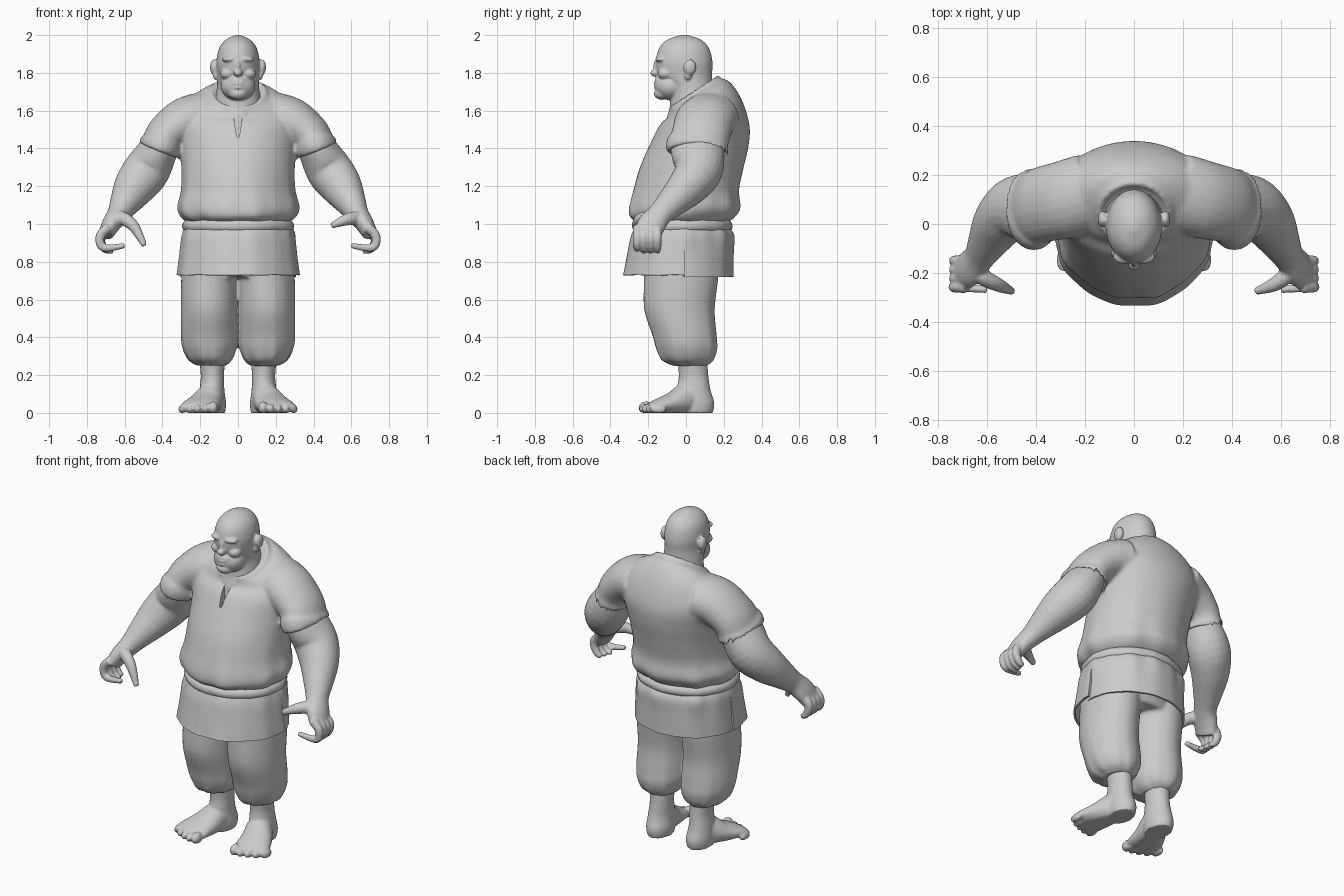
import bpy, bmesh, math
from mathutils import Vector, Matrix

if "Cube" in bpy.data.objects:
    bpy.data.objects.remove(bpy.data.objects["Cube"], do_unlink=True)

clay = bpy.data.materials.new("clay grey")
clay.use_nodes = True
clay.diffuse_color = (0.6, 0.6, 0.6, 1)
clay.node_tree.nodes["Principled BSDF"].inputs["Base Color"].default_value = (0.6, 0.6, 0.6, 1)


def spline(pts, steps=5):
    """Smooth interpolation through tuples of any length."""
    out = []
    for i in range(len(pts) - 1):
        p = [pts[max(i - 1, 0)], pts[i], pts[i + 1], pts[min(i + 2, len(pts) - 1)]]
        for k in range(steps):
            t = k / steps
            out.append([b + t * (c - a) / 2 + t * t * (a - 2.5 * b + 2 * c - d / 2)
                        + t ** 3 * (1.5 * (b - c) + (d - a) / 2) for a, b, c, d in zip(*p)])
    return out + [list(pts[-1])]


def skin(bm, rings, closed=True):
    """Skin a list of point rings; closed rings get end caps."""
    vs = [[bm.verts.new(p) for p in r] for r in rings]
    n, faces = len(vs[0]), []
    for a, b in zip(vs, vs[1:]):
        for i in range(n if closed else n - 1):
            j = (i + 1) % n
            faces.append(bm.faces.new((a[i], a[j], b[j], b[i])))
    if closed:
        faces += [bm.faces.new(vs[0]), bm.faces.new(vs[-1])]
    bmesh.ops.recalc_face_normals(bm, faces=faces)


def fold(a):
    return math.sin(9 * a) + 0.7 * math.sin(14 * a + 1) + 0.5 * math.sin(5 * a + 2)


def loft(bm, rows, s=1, arc=None, n=64):
    """Upright body; rows are x, y, z, width, depth, tilt, fold size."""
    lo, hi = arc or (0, math.tau)
    count = n if arc is None else n + 1
    rings = []
    for x, y, z, a, b, tilt, w in spline(rows):
        ring = []
        for i in range(count):
            t = lo + (hi - lo) * i / n
            f = 1 + w * fold(t)
            dy = b * f * math.sin(t)
            ring.append((s * (x + a * f * math.cos(t)), y + dy, z + tilt * dy + w * 0.15 * fold(t + 1)))
        rings.append(ring)
    skin(bm, rings, arc is None)


def tube(bm, rows, s=1, ref=(0, 1, 0), n=24):
    """Limb along a path; rows are x, y, z, radius across, radius along ref."""
    pts = spline(rows)
    rings = []
    for i, (x, y, z, a, b) in enumerate(pts):
        t = Vector(pts[min(i + 1, len(pts) - 1)][:3]) - Vector(pts[max(i - 1, 0)][:3])
        u = t.cross(Vector(ref)).normalized()
        v = u.cross(t).normalized()
        ring = []
        for k in range(n):
            g = math.tau * k / n
            p = Vector((x, y, z)) + u * a * math.cos(g) + v * b * math.sin(g)
            ring.append((s * p.x, p.y, p.z))
        rings.append(ring)
    skin(bm, rings)


def blob(bm, c, r):
    m = Matrix.Translation(c) @ Matrix.Diagonal((*r, 1))
    bmesh.ops.create_uvsphere(bm, u_segments=24, v_segments=14, radius=1, matrix=m)


def finish(name, bm, voxel=0, smooth=5, cutter=None, thick=0):
    for v in bm.verts:
        v.co.z = max(v.co.z, 0)
    me = bpy.data.meshes.new(name)
    bm.to_mesh(me)
    bm.free()
    ob = bpy.data.objects.new(name, me)
    bpy.context.collection.objects.link(ob)
    me.materials.append(clay)
    bpy.ops.object.select_all(action='DESELECT')
    ob.select_set(True)
    bpy.context.view_layer.objects.active = ob
    if voxel:
        m = ob.modifiers.new("blend", 'REMESH')
        m.mode, m.voxel_size = 'VOXEL', voxel
        m = ob.modifiers.new("soften", 'SMOOTH')
        m.factor, m.iterations = 0.5, smooth
    if thick:
        ob.modifiers.new("cloth", 'SOLIDIFY').thickness = thick
    if cutter:
        m = ob.modifiers.new("slit", 'BOOLEAN')
        m.operation, m.object = 'DIFFERENCE', cutter
    for m in list(ob.modifiers):
        bpy.ops.object.modifier_apply(modifier=m.name)
    bpy.ops.object.shade_smooth_by_angle(angle=math.radians(50))
    return ob


# Neck slit cutter
bm = bmesh.new()
skin(bm, [[(-.035, y, 1.66), (.035, y, 1.66), (.022, y, 1.56), (.006, y, 1.46), (-.006, y, 1.46), (-.022, y, 1.56)]
          for y in (-.4, -.07)])
slit = finish("neck_slit_cutter", bm)
slit.hide_render = True
slit.hide_set(True)

# Tunic: bloused body, sleeves with rolled hems, collar
bm = bmesh.new()
loft(bm, [(0, -.02, 1.01, .27, .24, 0, .01), (0, -.02, 1.04, .305, .28, 0, .014),
          (0, -.008, 1.09, .322, .295, 0, .012), (0, 0, 1.18, .302, .28, 0, .006),
          (0, .03, 1.3, .3, .275, 0, .003), (0, .07, 1.42, .31, .262, 0, .002),
          (0, .1, 1.53, .33, .235, 0, 0), (0, .1, 1.62, .3, .19, .25, 0),
          (0, .07, 1.68, .21, .155, .5, 0), (0, .045, 1.69, .14, .12, .65, 0)])
for s in (1, -1):
    tube(bm, [(.18, .13, 1.57, .13, .16), (.28, .1, 1.545, .125, .16), (.37, .08, 1.48, .112, .155),
              (.405, .065, 1.42, .108, .158), (.412, .06, 1.405, .118, .168), (.418, .06, 1.39, .112, .16)], s)
collar = []
for i in range(49):
    t = math.tau * i / 48
    collar.append((.142 * math.cos(t), .045 + .122 * math.sin(t), 1.692 + .08 * math.sin(t), .014, .014))
tube(bm, collar, ref=(0, 0, 1), n=8)
finish("tunic", bm, .011, 5, slit)

# Belt
bm = bmesh.new()
loft(bm, [(0, -.02, .955, .27, .24, 0, .004), (0, -.02, .97, .292, .262, 0, .004),
          (0, -.02, 1.0, .296, .266, 0, .004), (0, -.02, 1.03, .27, .24, 0, .004)])
finish("belt", bm, .01, 3)

# Tunic skirt: front and back panels split at the hips
for name, arc, rows in (
        ("skirt_front", (math.pi * .97, math.pi * 2.03),
         [(0, -.02, .99, .285, .25, 0, .008), (0, -.03, .93, .3, .265, 0, .008),
          (0, -.035, .83, .312, .28, 0, .005), (0, -.035, .73, .325, .3, 0, .007)]),
        ("skirt_back", (-.12, math.pi + .12),
         [(0, -.02, .99, .28, .24, 0, .012), (0, -.015, .94, .297, .268, 0, .016),
          (0, -.01, .84, .3, .262, 0, .006), (0, -.01, .72, .305, .262, 0, .005)])):
    bm = bmesh.new()
    loft(bm, rows, arc=arc)
    finish(name, bm, thick=.012)

# Baggy trousers gathered under the knee
bm = bmesh.new()
loft(bm, [(0, -.02, .72, .26, .18, 0, 0), (0, -.02, .85, .28, .22, 0, 0), (0, -.02, .99, .26, .22, 0, 0)])
for s in (1, -1):
    loft(bm, [(.145, -.025, .9, .145, .2, 0, 0), (.15, -.025, .73, .15, .197, 0, 0),
              (.153, -.035, .55, .149, .187, 0, .003), (.153, -.008, .41, .149, .17, 0, .006),
              (.15, .003, .34, .142, .162, 0, .01), (.147, .008, .28, .115, .138, 0, .015),
              (.14, .02, .25, .075, .09, 0, .01)], s)
finish("trousers", bm, .011, 4)

for s, side in ((1, "left"), (-1, "right")):
    # Ankle, foot and toes
    bm = bmesh.new()
    loft(bm, [(.14, .03, .32, .07, .08, 0, 0), (.135, .04, .2, .062, .078, 0, 0),
              (.138, .04, .12, .066, .09, 0, 0), (.135, .05, .05, .072, .1, 0, 0),
              (.135, .05, 0, .066, .092, 0, 0)], s)
    tube(bm, [(.135, .08, .06, .06, .06), (.145, .01, .075, .085, .073), (.175, -.07, .05, .062, .09),
              (.2, -.15, .035, .04, .103), (.205, -.195, .025, .025, .098)], s, ref=(1, 0, 0))
    for i in range(5):
        r = (.034, .027, .026, .025, .024)[i]
        blob(bm, (s * (.132 + .041 * i), -.21 + .004 * i * i, r * .8), (r * .8, .042, r))
    finish(side + "_foot", bm, .007, 4)

    # Arm and palm
    bm = bmesh.new()
    tube(bm, [(.34, .08, 1.52, .08, .12), (.41, .06, 1.41, .1, .142), (.48, .068, 1.29, .122, .128),
              (.545, .01, 1.2, .112, .108), (.6, -.08, 1.11, .08, .08), (.632, -.135, 1.055, .06, .066),
              (.67, -.18, 1.0, .05, .075), (.7, -.205, .945, .04, .07)], s)
    # Curled fingers and thumb
    for i in range(4):
        y = -.258 + .036 * i
        tip = (.6, y - .01, .885, .014, .014) if i == 0 else (.65 + .01 * i, y, .853, .014, .014)
        tube(bm, [(.685, y, .985, .026, .024), (.73, y, .935, .025, .022), (.712, y, .875, .022, .02), tip],
             s, n=12)
    end = [(.565, -.25, 1.02, .03, .028), (.495, -.275, .99, .015, .015)]
    if s < 0:
        end = [(.55, -.25, .985, .03, .028), (.495, -.275, .885, .015, .015)]
    tube(bm, [(.655, -.18, 1.03, .035, .035), (.61, -.22, 1.03, .036, .034)] + end, s, n=12)
    finish(side + "_arm", bm, .007, 4)

# Bald head on a thick neck, with chest filling the slit
bm = bmesh.new()
loft(bm, [(0, .03, 1.44, .1, .15, 0, 0), (0, .03, 1.56, .125, .132, 0, 0), (0, .03, 1.65, .122, .115, .2, 0),
          (0, .025, 1.72, .112, .115, 0, 0), (0, -.005, 1.79, .109, .143, 0, 0), (0, -.01, 1.86, .114, .15, 0, 0),
          (0, -.01, 1.93, .1, .132, 0, 0), (0, -.01, 1.975, .065, .09, 0, 0), (0, -.01, 2.0, .015, .02, 0, 0)])
blob(bm, (0, -.08, 1.73), (.092, .085, .075))
blob(bm, (0, -.125, 1.69), (.05, .045, .033))
blob(bm, (0, -.125, 1.755), (.055, .042, .03))
blob(bm, (0, -.165, 1.80), (.024, .024, .02))
blob(bm, (0, -.152, 1.83), (.014, .022, .045))
blob(bm, (0, -.152, 1.742), (.034, .02, .009))
blob(bm, (0, -.155, 1.722), (.03, .016, .009))
for s in (1, -1):
    blob(bm, (s * .04, -.133, 1.872), (.046, .03, .016))
    blob(bm, (s * .055, -.11, 1.795), (.04, .04, .03))
    blob(bm, (s * .128, .02, 1.83), (.02, .034, .042))
    blob(bm, (s * .117, .01, 1.79), (.016, .02, .028))
finish("head", bm, .006, 4)
